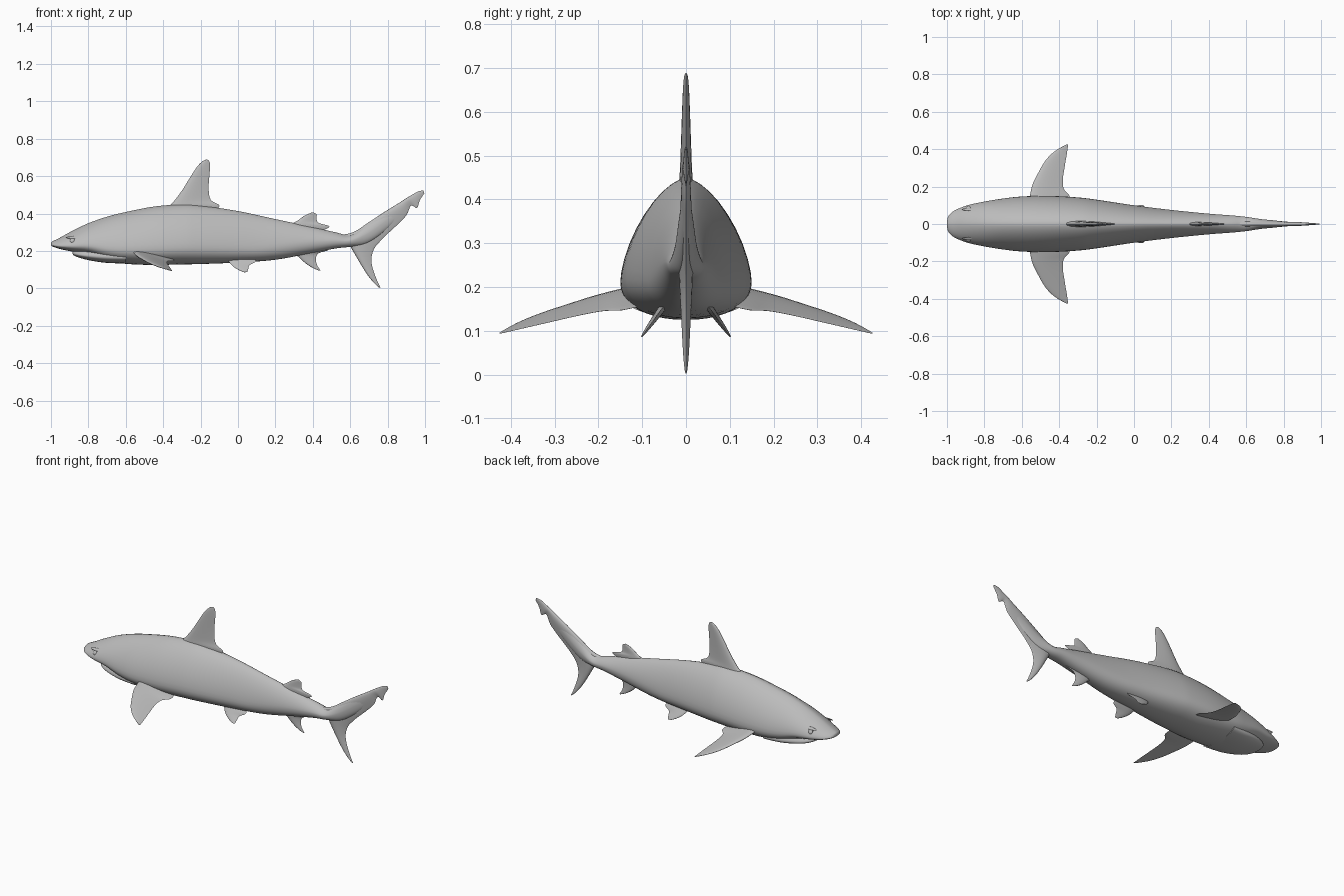
import bpy, bmesh
from math import sin, cos, pi, radians
from mathutils import Vector, Matrix

default_cube = bpy.data.objects.get("Cube")
if default_cube:
    bpy.data.objects.remove(default_cube, do_unlink=True)

# One plain grey skin
skin = bpy.data.materials.new("grey skin")
skin.use_nodes = True
skin_colour = (.5, .5, .5, 1)
skin.diffuse_color = skin_colour
skin.node_tree.nodes["Principled BSDF"].inputs["Base Color"].default_value = skin_colour


def finish(name, bm, sharp_angle=50):
    """Turn a bmesh into a smooth shaded object."""
    bmesh.ops.recalc_face_normals(bm, faces=bm.faces)
    mesh = bpy.data.meshes.new(name)
    bm.to_mesh(mesh)
    bm.free()
    mesh.materials.append(skin)
    mesh.shade_smooth()
    mesh.set_sharp_from_angle(angle=radians(sharp_angle))
    part = bpy.data.objects.new(name, mesh)
    bpy.context.collection.objects.link(part)
    return part


def smooth_stations(stations, steps):
    """Refine a list of stations with a Catmull-Rom spline."""
    points = [Vector(s) for s in stations]
    refined = []
    for i in range(len(points) - 1):
        before, start = points[max(i - 1, 0)], points[i]
        end, after = points[i + 1], points[min(i + 2, len(points) - 1)]
        for k in range(steps):
            t = k / steps
            refined.append(start + (end - before) * (t / 2)
                           + (before * 2 - start * 5 + end * 4 - after) * (t * t / 2)
                           + (start * 3 - before - end * 3 + after) * (t ** 3 / 2))
    return refined + [points[-1]]


def loft(name, rings):
    """Skin closed rings of points and cap both ends."""
    bm = bmesh.new()
    loops = [[bm.verts.new(p) for p in ring] for ring in rings]
    count = len(loops[0])
    for a, b in zip(loops, loops[1:]):
        for i in range(count):
            j = (i + 1) % count
            bm.faces.new((a[i], a[j], b[j], b[i]))
    bm.faces.new(loops[0])
    bm.faces.new(loops[-1])
    return finish(name, bm)


def signed_power(value, power):
    return abs(value) ** power * (1 if value >= 0 else -1)


def trunk(name, stations, sides=40):
    """Loft body stations of x, bottom, top and half width."""
    rings = []
    for x, bottom, top, width in smooth_stations(stations, 5):
        rise = .28 + .22 * min(max((x - .1) / .5, 0), 1)
        middle = bottom + (top - bottom) * rise
        ring = []
        for i in range(sides):
            a = 2 * pi * i / sides
            # Narrow ridged back, full rounded belly
            upper = sin(a) >= 0
            power = 2 / 1.62 if upper else 2 / 2.2
            height = top - middle if upper else middle - bottom
            ring.append((x, width * signed_power(cos(a), power),
                         middle + height * signed_power(sin(a), power)))
        rings.append(ring)
    return loft(name, rings)


def fin(name, stations, thickness, place, sides=20):
    """Loft airfoil chords; a station is its leading and trailing point."""
    rings = []
    chords = smooth_stations(stations, 4)
    for n, (lead_u, lead_v, trail_u, trail_v) in enumerate(chords):
        taper = (1 - n / (len(chords) - 1)) ** .8
        half = thickness * taper + .0012
        ring = []
        for i in range(sides):
            a = 2 * pi * i / sides
            c = (1 - cos(a)) / 2
            ring.append(place(lead_u + (trail_u - lead_u) * c,
                              lead_v + (trail_v - lead_v) * c,
                              half * sin(a) * (1.3 - c)))
        rings.append(ring)
    return loft(name, rings)


def blob(name, centre, size, tilt, side):
    """Small ellipsoid set into one side of the head."""
    bm = bmesh.new()
    bmesh.ops.create_uvsphere(bm, u_segments=20, v_segments=12, radius=1)
    x, y, z = centre
    matrix = (Matrix.Translation((x, side * y, z))
              @ Matrix.Rotation(side * tilt, 4, 'X')
              @ Matrix.Diagonal((*size, 1)))
    bmesh.ops.transform(bm, matrix=matrix, verts=bm.verts)
    return finish(name, bm)


# Body from snout to the root of the upper tail lobe
trunk("body", [
    (-1, .23, .242, .012), (-.995, .225, .249, .036), (-.98, .219, .257, .057),
    (-.95, .21, .272, .077), (-.89, .197, .305, .1), (-.8, .182, .348, .12),
    (-.7, .148, .383, .136), (-.6, .131, .408, .147), (-.45, .125, .437, .15),
    (-.3, .128, .449, .142), (-.2, .13, .443, .13), (0, .138, .413, .1),
    (.2, .153, .37, .075), (.4, .19, .327, .055), (.52, .213, .3, .046),
    (.6, .222, .286, .038), (.68, .235, .335, .026), (.76, .285, .39, .018),
    (.85, .365, .445, .008)])

# Lower jaw tucked under the snout, leaving a mouth crease
trunk("lower_jaw", [
    (-.885, .185, .21, .02), (-.875, .174, .215, .05), (-.84, .161, .225, .082),
    (-.78, .147, .24, .105), (-.7, .136, .25, .122), (-.6, .133, .25, .13)])


def upright(u, v, w):
    return (u, w, v)


# Fins on the centre line
fin("front_dorsal_fin", [
    (-.42, .4, -.14, .4), (-.365, .444, -.098, .441), (-.335, .475, -.145, .472),
    (-.295, .53, -.157, .53), (-.255, .595, -.154, .59), (-.215, .655, -.15, .64),
    (-.185, .682, -.151, .672), (-.168, .689, -.158, .685)], .018, upright)
fin("rear_dorsal_fin", [
    (.24, .31, .43, .3), (.29, .346, .49, .33), (.32, .363, .43, .35),
    (.355, .388, .42, .375), (.385, .402, .421, .393), (.4, .406, .412, .402)],
    .011, upright)
fin("anal_fin", [
    (.28, .24, .44, .24), (.305, .185, .485, .207), (.33, .163, .43, .187),
    (.36, .135, .416, .155), (.4, .109, .424, .122), (.435, .094, .441, .096)],
    .011, upright)
fin("upper_tail_lobe", [
    (.55, .285, .68, .17), (.62, .302, .722, .21), (.7, .354, .782, .275),
    (.79, .413, .85, .338), (.86, .456, .9, .39), (.9, .482, .925, .442),
    (.93, .5, .957, .43), (.965, .519, .972, .47), (.992, .523, .996, .508)],
    .018, upright)
fin("lower_tail_lobe", [
    (.58, .27, .78, .285), (.605, .217, .73, .215), (.632, .17, .714, .165),
    (.66, .122, .717, .12), (.695, .068, .732, .072), (.73, .026, .749, .03),
    (.757, .002, .762, .004)], .018, upright)

# Paired fins and head details
for label, side in (("left", 1), ("right", -1)):

    def pectoral(u, v, w):
        return (u, side * v, .19 - .2 * (u + .56) - .2 * (v - .15) + w)

    def pelvic(u, v, w):
        return (u, side * (.052 + .72 * (.155 - v) + w), v + w / 2)

    fin(label + "_pectoral_fin", [
        (-.57, .09, -.35, .09), (-.556, .155, -.342, .145),
        (-.543, .21, -.375, .187), (-.515, .268, -.38, .24),
        (-.475, .337, -.37, .31), (-.425, .388, -.36, .37),
        (-.36, .426, -.352, .424)], .016, pectoral)
    fin(label + "_pelvic_fin", [
        (-.07, .185, .06, .185), (-.055, .153, .096, .146),
        (-.032, .122, .062, .125), (0, .1, .055, .105),
        (.032, .086, .05, .087)], .009, pelvic)
    blob(label + "_eye", (-.885, .086, .256), (.014, .008, .014), radians(30), side)
    blob(label + "_brow", (-.88, .078, .272), (.04, .009, .004), radians(-40), side)
